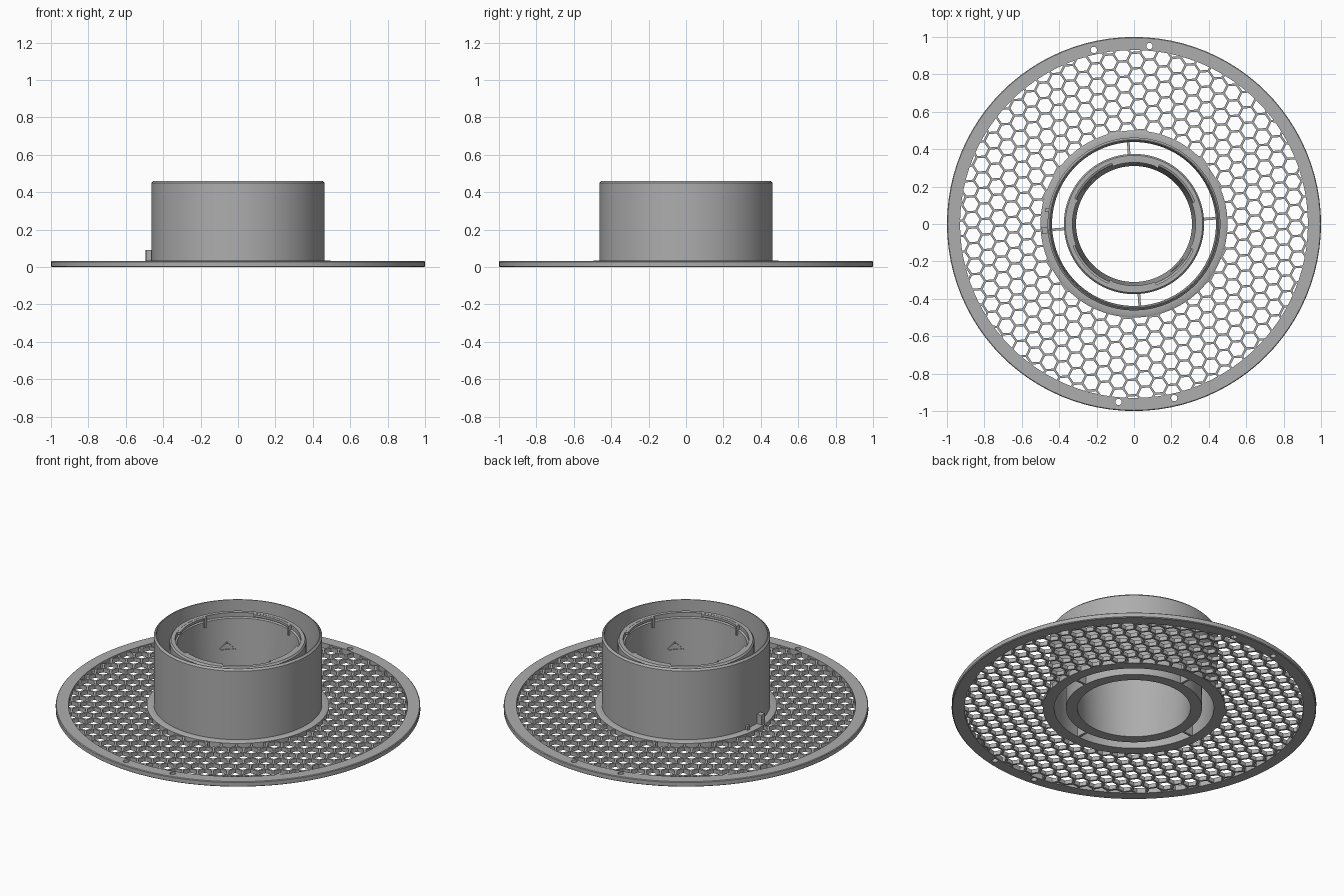
import bpy, bmesh
from math import sin, cos, pi, radians, sqrt
from mathutils import Vector, Matrix

if "Cube" in bpy.data.objects:
    bpy.data.objects.remove(bpy.data.objects["Cube"])

TILT = radians(4)          # whole part is turned slightly about its axis
SEGS = 96

grey = bpy.data.materials.new("plain grey")
grey.use_nodes = True
grey.diffuse_color = (0.42, 0.42, 0.42, 1)
grey.node_tree.nodes["Principled BSDF"].inputs["Base Color"].default_value = (0.42, 0.42, 0.42, 1)


def finish(name, bm, smooth=True):
    bmesh.ops.remove_doubles(bm, verts=bm.verts, dist=1e-5)
    bmesh.ops.recalc_face_normals(bm, faces=bm.faces)
    mesh = bpy.data.meshes.new(name)
    bm.to_mesh(mesh)
    bm.free()
    obj = bpy.data.objects.new(name, mesh)
    bpy.context.collection.objects.link(obj)
    mesh.materials.append(grey)
    if smooth:
        bpy.ops.object.select_all(action="DESELECT")
        obj.select_set(True)
        bpy.context.view_layer.objects.active = obj
        bpy.ops.object.shade_smooth_by_angle(angle=radians(30))
    return obj


def sweep(name, profile, start=0, end=360):
    """Turn a closed (radius, height) profile around z, fully or as an arc."""
    bm = bmesh.new()
    full = end - start == 360
    steps = SEGS if full else max(4, int((end - start) / 4))
    rings = []
    for i in range(steps if full else steps + 1):
        a = radians(start + (end - start) * i / steps)
        rings.append([bm.verts.new((r * cos(a), r * sin(a), z)) for r, z in profile])
    n = len(profile)
    pairs = list(zip(rings, rings[1:]))
    if full:
        pairs.append((rings[-1], rings[0]))
    for p, q in pairs:
        for k in range(n):
            bm.faces.new((p[k], q[k], q[(k + 1) % n], p[(k + 1) % n]))
    if not full:
        bm.faces.new(rings[0])
        bm.faces.new(rings[-1])
    return finish(name, bm)


def radial_block(name, r0, r1, width, z0, z1, angle):
    """Box lying along a radius at the given angle."""
    bm = bmesh.new()
    size = Matrix.Diagonal((r1 - r0, width, z1 - z0, 1))
    move = Matrix.Translation(((r0 + r1) / 2, 0, (z0 + z1) / 2))
    bmesh.ops.create_cube(bm, size=1, matrix=Matrix.Rotation(angle, 4, "Z") @ move @ size)
    return finish(name, bm, False)


# Outer rim with four small through holes
rim = sweep("outer_rim", [(0.93, 0), (0.995, 0), (1, 0.004), (1, 0.027), (0.996, 0.031), (0.93, 0.031)])
bm = bmesh.new()
for deg in (85, 103, 265, 283):
    spot = Matrix.Translation((0.955 * cos(radians(deg)), 0.955 * sin(radians(deg)), 0.015))
    bmesh.ops.create_cone(bm, cap_ends=True, segments=20, radius1=0.017, radius2=0.017, depth=0.1, matrix=spot)
cutter = finish("rim_hole_cutter", bm, False)
cutter.hide_render = True
cutter.hide_viewport = True
cut = rim.modifiers.new("holes", "BOOLEAN")
cut.operation = "DIFFERENCE"
cut.object = cutter

# Honeycomb web between rim and hub, its edge cells trimmed to both rings
PITCH, WALL = 0.083, 0.012
INNER, OUTER = 0.48, 0.94
Z0, Z1 = 0.002, 0.026
side = PITCH / sqrt(3)


def trimmed(v):
    return v * (min(max(v.length, INNER), OUTER) / v.length)


bm = bmesh.new()
for col in range(-16, 17):
    for row in range(-14, 15):
        c = Vector((col * side * 1.5, (row + (col % 2) / 2) * PITCH))
        c.rotate(Matrix.Rotation(TILT, 2))
        if not INNER - side * 0.6 < c.length < OUTER + side * 0.6:
            continue
        loops = []
        for rad in (side, side - WALL / sqrt(3)):
            pts = [trimmed(c + rad * Vector((cos(TILT + k * pi / 3), sin(TILT + k * pi / 3)))) for k in range(6)]
            for z in (Z0, Z1):
                loops.append([bm.verts.new((p.x, p.y, z)) for p in pts])
        low_out, top_out, low_in, top_in = loops
        for k in range(6):
            j = (k + 1) % 6
            bm.faces.new((top_out[k], top_out[j], top_in[j], top_in[k]))
            bm.faces.new((low_out[j], low_out[k], low_in[k], low_in[j]))
            bm.faces.new((top_in[k], top_in[j], low_in[j], low_in[k]))
finish("honeycomb_web", bm, False)

# Outer hub tube with its base flange
sweep("hub_tube", [(0.438, 0), (0.5, 0), (0.5, 0.031), (0.49, 0.036), (0.462, 0.036),
                   (0.462, 0.45), (0.452, 0.46), (0.447, 0.46)])

# Tapered inner sleeve with a stepped mouth
sweep("inner_sleeve", [(0.31, 0), (0.373, 0), (0.375, 0.42), (0.367, 0.43),
                       (0.345, 0.43), (0.345, 0.405), (0.335, 0.4)])

# Repeated details: spokes, locking lips and their end stops
for q in range(4):
    turn = q * 90
    radial_block(f"spoke_{q + 1}", 0.365, 0.445, 0.014, 0, 0.12, TILT + radians(turn))
    sweep(f"locking_lip_{q + 1}", [(0.329, 0.415), (0.35, 0.415), (0.35, 0.429), (0.329, 0.429)],
          68 + turn, 110 + turn)
    radial_block(f"lip_stop_{q + 1}", 0.325, 0.35, 0.016, 0.37, 0.429, radians(68 + turn))

# Two raised triangle outlines on the sleeve's inner wall
for i, deg in enumerate((136, 316)):
    a = radians(deg)
    bm = bmesh.new()
    loops = []
    for rad in (1, 0.8):
        for depth in (0.325, 0.318):
            tri = [(-0.05, -0.018), (0.05, -0.018), (0, 0.03)]
            loops.append([bm.verts.new((depth * cos(a) - s * rad * sin(a), depth * sin(a) + s * rad * cos(a),
                                        0.235 + h * rad)) for s, h in tri])
    back_out, front_out, back_in, front_in = loops
    for p, q in ((back_out, front_out), (front_out, front_in), (front_in, back_in)):
        for k in range(3):
            j = (k + 1) % 3
            bm.faces.new((p[k], p[j], q[j], q[k]))
    finish(f"triangle_mark_{i + 1}", bm, False)

# Small latch on the flange at the right
radial_block("latch_post", 0.464, 0.494, 0.035, 0.03, 0.092, radians(184))
radial_block("latch_foot", 0.455, 0.48, 0.02, 0.03, 0.058, radians(171))
